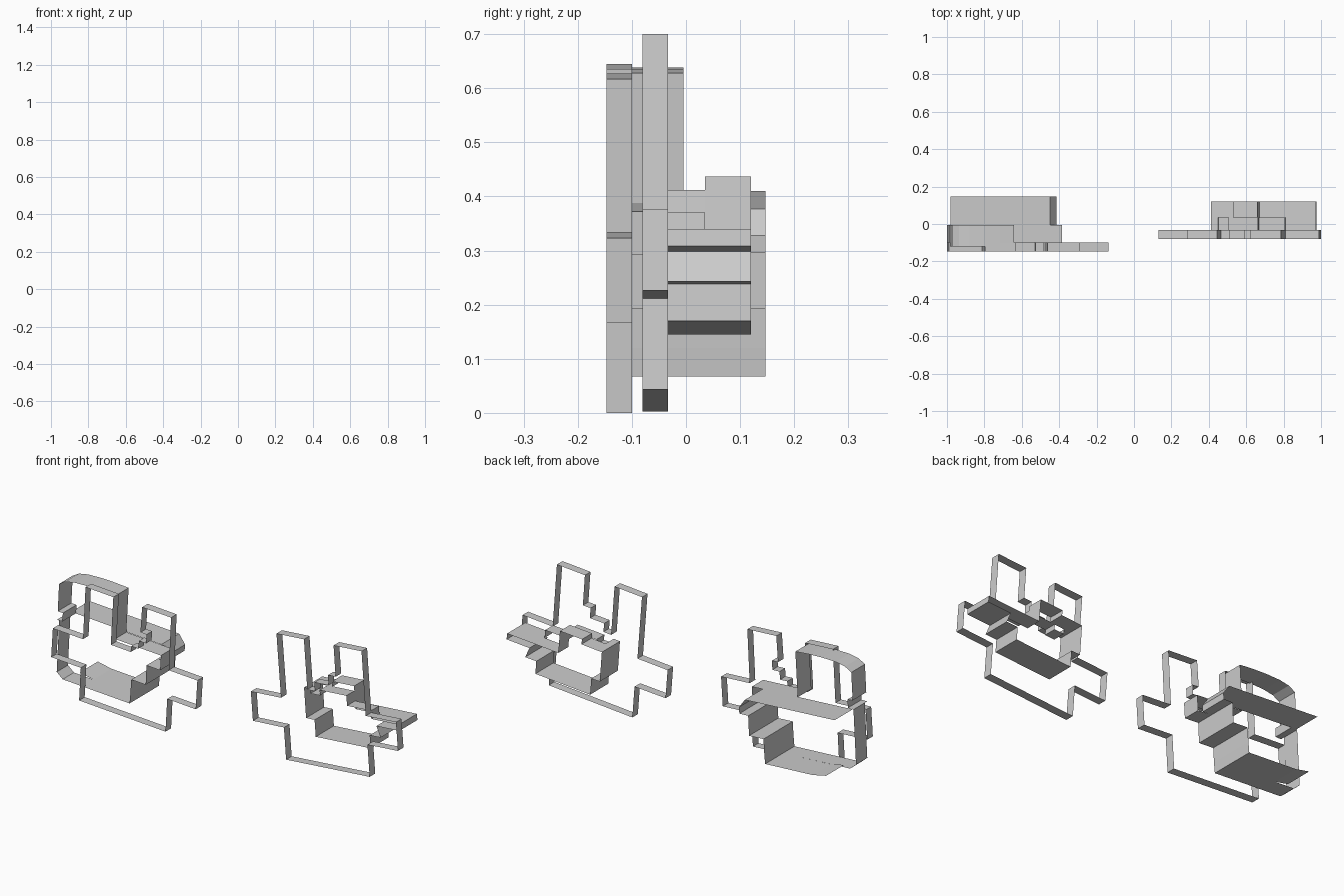
import bpy, bmesh

def ribbon(name, pts, y0, y1, closed=False):
    """Single-surface band: an x-z profile swept along y, with open front and back."""
    bm = bmesh.new()
    a = [bm.verts.new((x, y0, z)) for x, z in pts]
    b = [bm.verts.new((x, y1, z)) for x, z in pts]
    n = len(pts)
    for i in range(n if closed else n - 1):
        j = (i + 1) % n
        bm.faces.new((a[i], b[i], b[j], a[j]))
    me = bpy.data.meshes.new(name)
    bm.to_mesh(me)
    bm.free()
    ob = bpy.data.objects.new(name, me)
    bpy.context.collection.objects.link(ob)
    return ob

# Left front outline: body, arms and two upright prongs, tilted down to the right
ribbon("left_front_outline", [
    (-.835, .03), (-.325, 0), (-.315, .177), (-.147, .167), (-.137, .323),
    (-.306, .333), (-.292, .617), (-.463, .627),
    (-.473, .49), (-.437, .488), (-.44, .44), (-.482, .442), (-.485, .40),
    (-.527, .402), (-.53, .37), (-.648, .377),
    (-.633, .635), (-.797, .645), (-.812, .363), (-.99, .373),
    (-1, .217), (-.825, .207)], -.147, -.10, closed=True)

# Left curved hood with its side walls and the ledge
ribbon("left_hood", [
    (-.985, .41), (-.952, .41), (-.95, .455), (-.98, .457), (-.972, .605),
    (-.935, .626), (-.88, .636), (-.80, .638), (-.72, .635), (-.642, .628),
    (-.656, .388)], -.12, -.005)
ribbon("left_ledge", [(-.656, .388), (-.385, .372), (-.39, .292), (-.47, .297)], -.10, -.005)

# Left side wall and floor of the left housing
ribbon("left_side_wall", [(-.985, .41), (-1, .12), (-.965, .09), (-.93, .088),
                          (-.57, .067)], -.10, -.005)

# Left rear: long flat plate with a sloped end, stepped wall and floor
ribbon("left_rear_plate", [(-.98, .41), (-.45, .377), (-.415, .328), (-.418, .295),
                           (-.47, .297)], -.005, .147)
ribbon("left_stairs", [(-.47, .297), (-.475, .192), (-.56, .197), (-.565, .12),
                       (-.57, .067)], -.10, .147)
ribbon("left_rear_floor", [(-.57, .067), (-.85, .083), (-.93, .10)], -.005, .147)

# Right front outline: body, arms and two prongs, tilted up to the right
ribbon("right_front_outline", [
    (.34, .003), (.833, .043), (.82, .211), (1, .226), (.988, .376), (.81, .362),
    (.785, .70), (.62, .687), (.632, .523), (.587, .52), (.59, .466), (.507, .46),
    (.51, .414), (.465, .41), (.445, .673), (.283, .66), (.31, .325), (.132, .311),
    (.144, .158), (.327, .171)], -.08, -.033, closed=True)

# Right housing: bottom, both stepped sides and the overhanging shelf
ribbon("right_housing", [
    (.413, .39), (.425, .23), (.475, .233), (.482, .145), (.805, .17), (.80, .238),
    (.865, .243), (.84, .298), (.975, .308), (.972, .34), (.81, .328)], -.033, .12)

# Right housing tops: front half and rear half step differently
ribbon("right_top_front", [(.81, .328), (.807, .37), (.667, .36), (.662, .412), (.505, .40),
                           (.507, .372), (.452, .368), (.45, .393), (.413, .39)], -.033, .035)
ribbon("right_top_rear", [(.81, .328), (.67, .317), (.66, .437), (.53, .427), (.533, .40),
                          (.45, .393), (.413, .39)], .035, .12)
